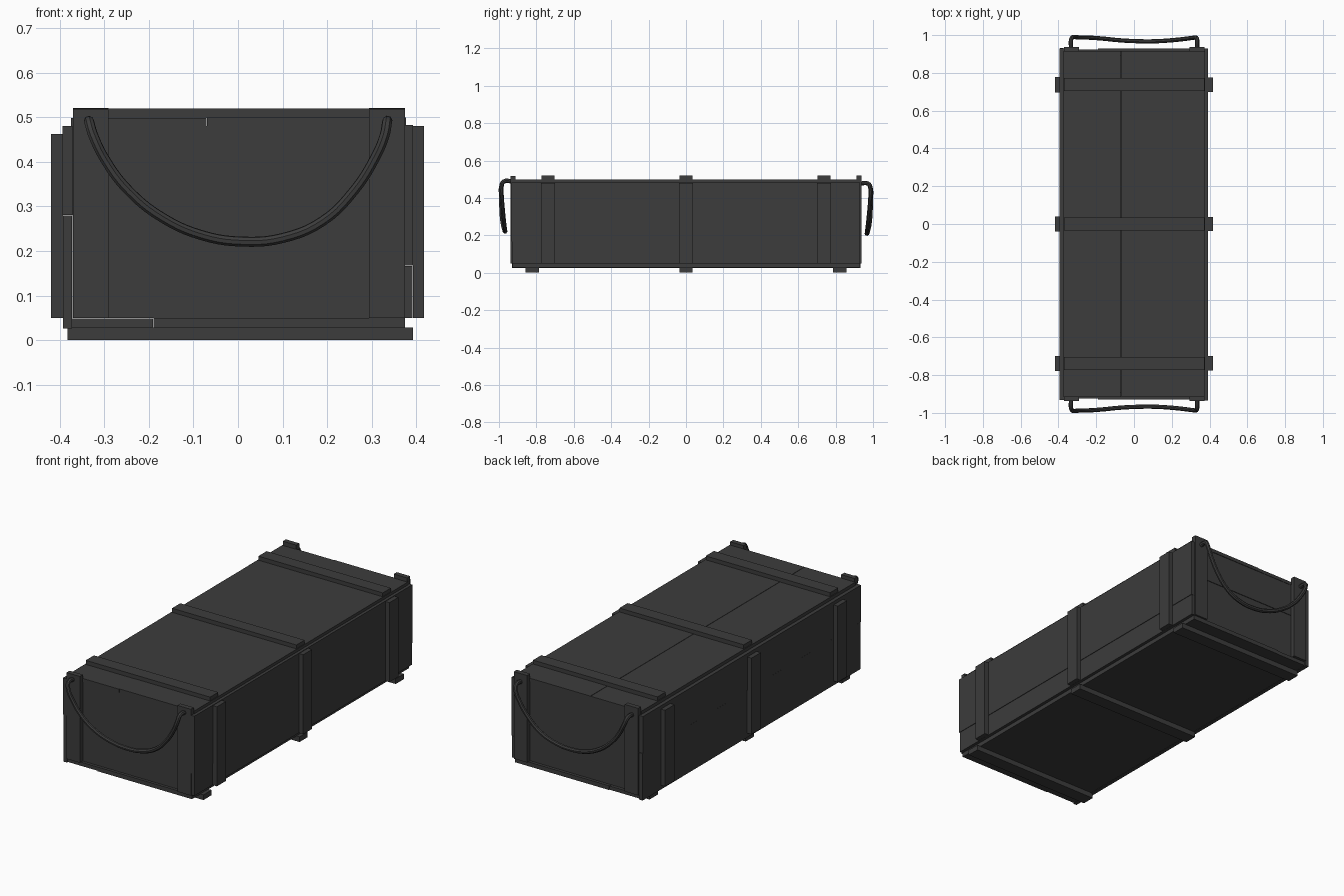
import bpy

if "Cube" in bpy.data.objects:
    bpy.data.objects.remove(bpy.data.objects["Cube"])

mat = bpy.data.materials.new("dark_wood")
mat.diffuse_color = (0.045, 0.045, 0.045, 1)
mat.use_nodes = True
mat.node_tree.nodes["Principled BSDF"].inputs["Base Color"].default_value = mat.diffuse_color


def box(name, x, y, z):
    """Board from its (min, max) extents on each axis."""
    bpy.ops.mesh.primitive_cube_add(size=1)
    ob = bpy.context.object
    ob.name = name
    ob.location = [(a + b) / 2 for a, b in (x, y, z)]
    ob.scale = [b - a for a, b in (x, y, z)]
    bpy.ops.object.transform_apply(location=True, rotation=False, scale=True)
    ob.data.materials.append(mat)
    return ob


def rope(name, pts, r=0.0115):
    """Smooth rope handle swept along a path."""
    cu = bpy.data.curves.new(name, 'CURVE')
    cu.dimensions = '3D'
    cu.bevel_depth = r
    cu.bevel_resolution = 2
    cu.resolution_u = 5
    cu.use_fill_caps = True
    sp = cu.splines.new('BEZIER')
    sp.bezier_points.add(len(pts) - 1)
    for bp, p in zip(sp.bezier_points, pts):
        bp.co = p
        bp.handle_left_type = bp.handle_right_type = 'AUTO'
    cu.materials.append(mat)
    ob = bpy.data.objects.new(name, cu)
    bpy.context.collection.objects.link(ob)
    bpy.ops.object.select_all(action='DESELECT')
    ob.select_set(True)
    bpy.context.view_layer.objects.active = ob
    bpy.ops.object.convert(target='MESH')
    bpy.ops.object.shade_smooth_by_angle()


# floor and lid, two planks each
box("floor_plank_left", (-0.372, -0.191), (-0.925, 0.925), (0.028, 0.048))
box("floor_plank_right", (-0.19, 0.374), (-0.928, 0.928), (0.027, 0.05))
box("lid_plank_left", (-0.374, -0.0705), (-0.915, 0.916), (0.48, 0.498))
box("lid_plank_right", (-0.0695, 0.377), (-0.913, 0.917), (0.48, 0.499))

# long side walls
box("left_wall_lower", (-0.393, -0.372), (-0.93, 0.932), (0.026, 0.28))
box("left_wall_upper", (-0.394, -0.371), (-0.933, 0.93), (0.281, 0.48))
box("right_wall_lower", (0.372, 0.391), (-0.93, 0.93), (0.05, 0.166))
box("right_wall_upper", (0.372, 0.393), (-0.934, 0.93), (0.167, 0.483))

# end walls
box("front_wall", (-0.371, 0.372), (-0.913, -0.89), (0.05, 0.48))
box("back_wall_lower", (-0.371, 0.372), (0.89, 0.912), (0.05, 0.3))
box("back_wall_upper", (-0.371, 0.372), (0.89, 0.914), (0.301, 0.48))

# battens around the crate and skids beneath it
for i, y in enumerate((-0.738, 0.0, 0.738)):
    box(f"lid_batten_{i}", (-0.37, 0.374), (y - 0.035, y + 0.035), (0.498, 0.52))
    box(f"left_batten_{i}", (-0.419, -0.393), (y - 0.041, y + 0.039), (0.05, 0.462))
    box(f"right_batten_{i}", (0.392, 0.417), (y - 0.038, y + 0.038), (0.05, 0.48))
for i, y in enumerate((-0.822, 0.0, 0.822)):
    box(f"skid_{i}", (-0.382, 0.393), (y - 0.035, y + 0.035), (0, 0.028))

# upright corner cleats and rope handles on both ends
arc = [(-0.333, -0.975, 0.487), (-0.325, -0.988, 0.46), (-0.295, -0.988, 0.4),
       (-0.245, -0.987, 0.335), (-0.17, -0.982, 0.275), (-0.08, -0.973, 0.235),
       (0.01, -0.968, 0.221), (0.1, -0.967, 0.229), (0.19, -0.972, 0.267),
       (0.26, -0.979, 0.335), (0.308, -0.985, 0.41), (0.329, -0.986, 0.46),
       (0.334, -0.975, 0.487)]
path = [(-0.333, -0.925, 0.488)] + arc + [(0.334, -0.925, 0.488)]
for end, s, top, drop in (("front", 1, 0.517, 0.0), ("back", -1, 0.521, 0.012)):
    ys = sorted((-0.938 * s, -0.912 * s))
    box(f"{end}_cleat_left", (-0.37, -0.29), ys, (0.05, top))
    box(f"{end}_cleat_right", (0.294, 0.374), ys, (0.05, top))
    rope(f"{end}_rope_handle", [(x, y * s, z - drop) for x, y, z in path])
